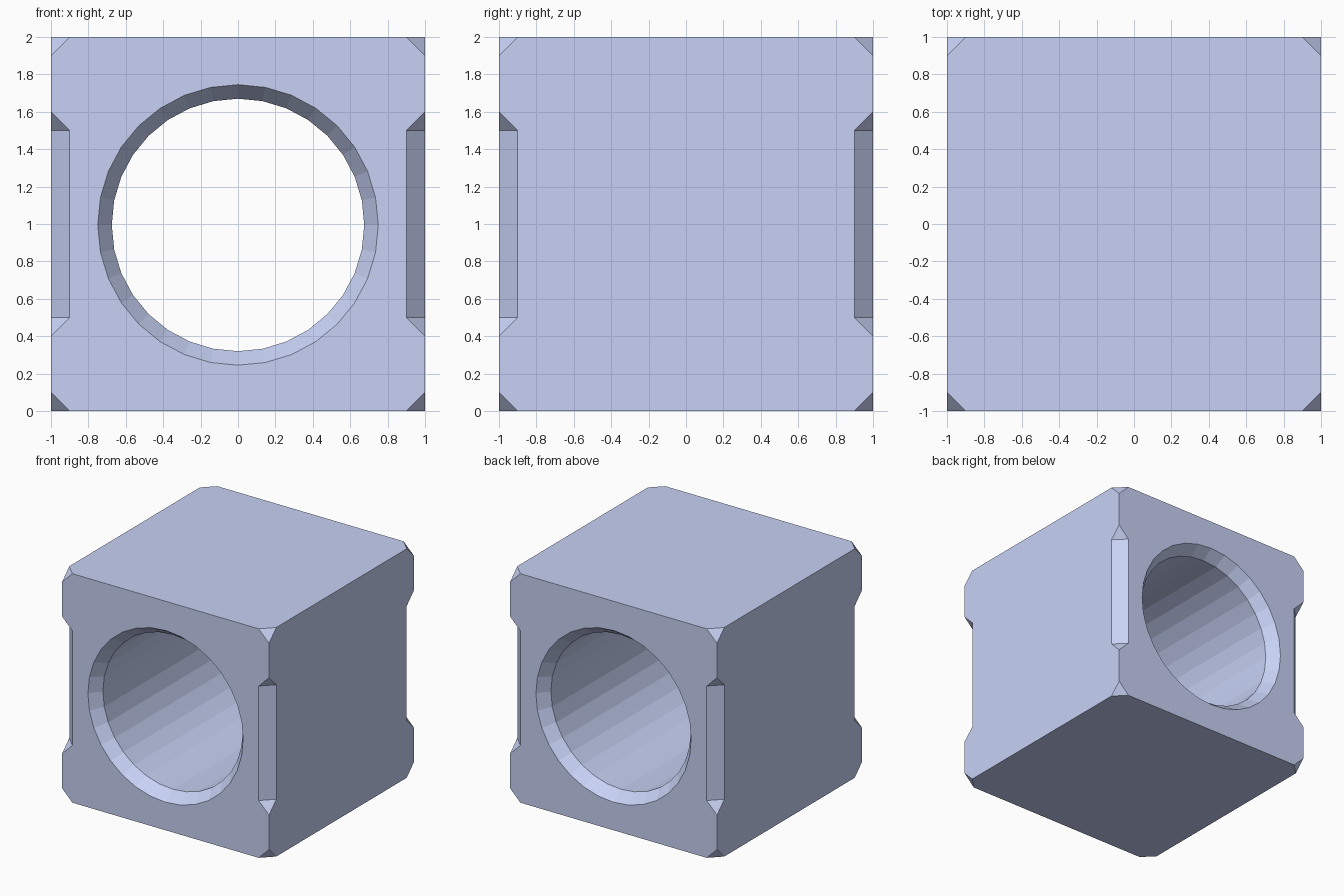
import bpy, bmesh
from math import pi, sin, cos, sqrt
from mathutils import Vector, Matrix

if "Cube" in bpy.data.objects:
    bpy.data.objects.remove(bpy.data.objects["Cube"])

CUT = 0.1                      # size of every corner and edge cut
SIDES = 32                     # facets round the bore
BORE_Z = 0.995                 # height of the bore axis


def make_object(name, bm):
    bmesh.ops.recalc_face_normals(bm, faces=bm.faces)
    mesh = bpy.data.meshes.new(name)
    bm.to_mesh(mesh)
    bm.free()
    obj = bpy.data.objects.new(name, mesh)
    bpy.context.collection.objects.link(obj)
    return obj


# block with its eight corners sliced off
bm = bmesh.new()
bmesh.ops.create_cube(bm, size=2, matrix=Matrix.Translation((0, 0, 1)))
for x in (-1, 1):
    for y in (-1, 1):
        for z in (-1, 1):
            bmesh.ops.bisect_plane(
                bm, geom=bm.verts[:] + bm.edges[:] + bm.faces[:],
                plane_co=(x, y, 1 + z * (1 - CUT)), plane_no=(x, y, z),
                clear_outer=True)
            bmesh.ops.holes_fill(bm, edges=[e for e in bm.edges if e.is_boundary])
body = make_object("bored_block", bm)

# blue finish
blue = bpy.data.materials.new("blue")
blue.diffuse_color = (0.57, 0.64, 0.91, 1)
blue.use_nodes = True
blue.node_tree.nodes["Principled BSDF"].inputs["Base Color"].default_value = blue.diffuse_color
body.data.materials.append(blue)

# bore cutter: through hole along y with a flared rim at both ends
bm = bmesh.new()
profile = [(-1.1, 0.825), (-0.9, 0.675), (0.9, 0.675), (1.1, 0.825)]
rings = [[bm.verts.new((r * sin(2 * pi * i / SIDES), y, BORE_Z + r * cos(2 * pi * i / SIDES)))
          for i in range(SIDES)] for y, r in profile]
for a, b in zip(rings, rings[1:]):
    for i in range(SIDES):
        j = (i + 1) % SIDES
        bm.faces.new((a[i], a[j], b[j], b[i]))
bm.faces.new(rings[0])
bm.faces.new(rings[-1])

# notch cutters: a flared bar across each vertical edge
depth = CUT / sqrt(2)
notch = [(sqrt(2) - depth, -0.5), (sqrt(2) + depth, -0.7),
         (sqrt(2) + depth, 0.7), (sqrt(2) - depth, 0.5)]
for k in range(4):
    turn = Matrix.Rotation(pi / 4 + k * pi / 2, 3, 'Z')
    ends = [[bm.verts.new(turn @ Vector((s, t, 1 + z))) for s, z in notch]
            for t in (-0.2, 0.2)]
    for end in ends:
        bm.faces.new(end)
    for i in range(4):
        j = (i + 1) % 4
        bm.faces.new((ends[0][i], ends[0][j], ends[1][j], ends[1][i]))
cutter = make_object("bore_and_notch_cutter", bm)
cutter.data.materials.append(blue)
cutter.hide_render = True

# cut the block, then discard the cutter
mod = body.modifiers.new("cut", 'BOOLEAN')
mod.operation = 'DIFFERENCE'
mod.solver = 'EXACT'
mod.object = cutter
bpy.context.view_layer.objects.active = body
bpy.ops.object.modifier_apply(modifier=mod.name)
bpy.data.objects.remove(cutter)
